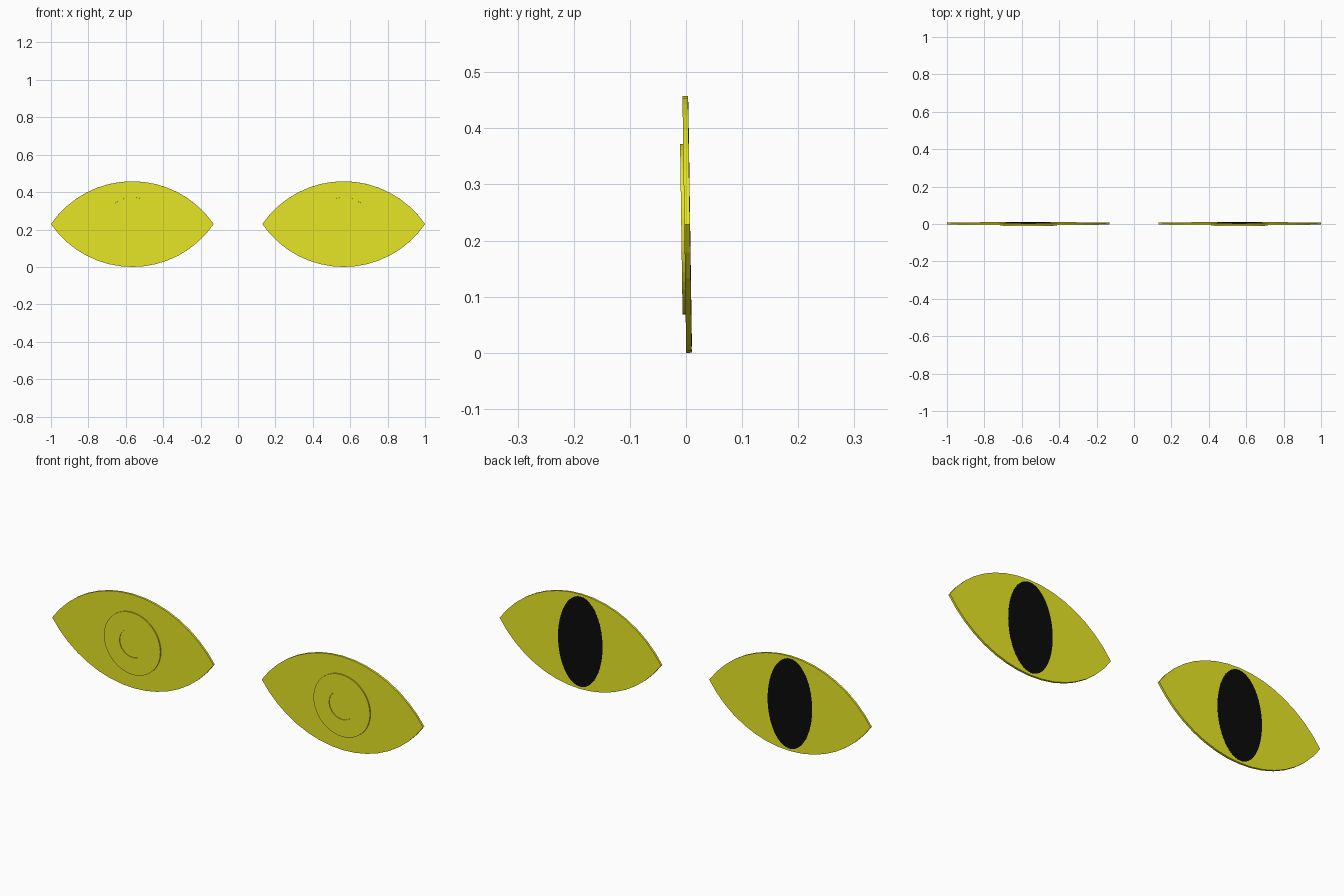
import bpy, bmesh, math
from mathutils import Matrix

if "Cube" in bpy.data.objects:
    bpy.data.objects.remove(bpy.data.objects["Cube"])

TILT, HALF_W, HALF_H = 0.0146, 0.435, 0.229
CX, CY, CZ = 0.565, 0.002, 0.229


def material(name, rgb):
    m = bpy.data.materials.new(name)
    m.diffuse_color = (*rgb, 1)
    m.use_nodes = True
    m.node_tree.nodes["Principled BSDF"].inputs["Base Color"].default_value = m.diffuse_color
    return m


yellow = material("yellow", (0.8, 0.8, 0.02))
black = material("black", (0.003, 0.003, 0.003))


def finish(bm, name, mat, side):
    # tilt the part slightly about x, then place it on its side
    bmesh.ops.recalc_face_normals(bm, faces=bm.faces)
    bm.transform(Matrix.Translation((side * CX, CY, CZ)) @ Matrix.Rotation(TILT, 4, 'X'))
    me = bpy.data.meshes.new(name)
    bm.to_mesh(me)
    bm.free()
    me.materials.append(mat)
    ob = bpy.data.objects.new(name, me)
    bpy.context.collection.objects.link(ob)


def plate(outline, y0, y1):
    # flat outline in xz, thickened from y0 to y1
    bm = bmesh.new()
    face = bm.faces.new([bm.verts.new((x, y0, z)) for x, z in outline])
    ext = bmesh.ops.extrude_face_region(bm, geom=[face])
    moved = [v for v in ext["geom"] if isinstance(v, bmesh.types.BMVert)]
    bmesh.ops.translate(bm, verts=moved, vec=(0, y1 - y0, 0))
    return bm


def lathe(profile, cz, steps=48):
    # (radius, y) profile spun around the y axis
    bm = bmesh.new()
    vs = [bm.verts.new((r, y, 0)) for r, y in profile]
    edges = [bm.edges.new(p) for p in zip(vs, vs[1:])]
    bmesh.ops.spin(bm, geom=vs + edges, cent=(0, 0, 0), axis=(0, 1, 0),
                   angle=math.tau, steps=steps, use_duplicate=False)
    bmesh.ops.remove_doubles(bm, verts=bm.verts, dist=1e-5)
    bm.transform(Matrix.Translation((0, 0, cz)))
    return bm


# almond outline: two circular arcs meeting at the corners
R = (HALF_W ** 2 + HALF_H ** 2) / (2 * HALF_H)
A = math.asin(HALF_W / R)
N = 16
top = [(R * math.sin(t), R * math.cos(t) - R + HALF_H)
       for t in (-A + 2 * A * i / N for i in range(N))]
almond = top + [(-x, -z) for x, z in top]

slit = [(0.12 * math.cos(math.tau * i / 48), 0.218 * math.sin(math.tau * i / 48))
        for i in range(48)]

for side, label in ((-1, "left"), (1, "right")):
    finish(plate(almond, -0.005, 0.005), label + "_eye_plate", yellow, side)
    # iris disc on the front with a shallow centre recess
    iris = [(0, -0.0075), (0.068, -0.0075), (0.068, -0.0105),
            (0.152, -0.0105), (0.152, -0.004), (0, -0.004)]
    finish(lathe(iris, -0.009), label + "_iris", yellow, side)
    # dark slit pupil on the back
    finish(plate(slit, 0.004, 0.0054), label + "_slit_pupil", black, side)
